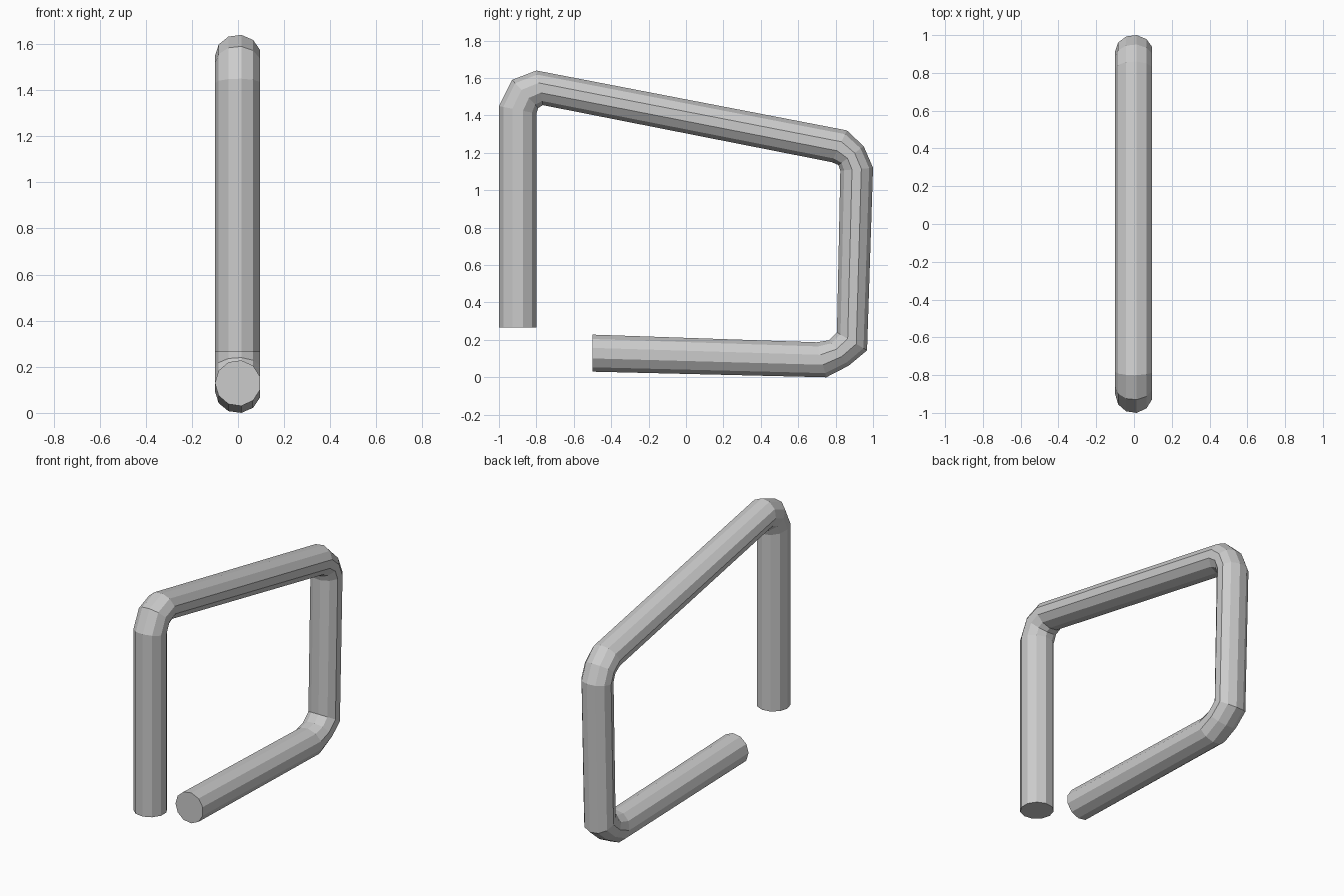
import bpy, bmesh, math

if "Cube" in bpy.data.objects:
    bpy.data.objects.remove(bpy.data.objects["Cube"])

SIDES = 11
RADIUS = 0.1

# Outer and inner edge of each tube ring, in the y-z plane
RINGS = [
    ((-1.00, 0.265), (-0.80, 0.265)),
    ((-1.00, 1.45), (-0.80, 1.41)),
    ((-0.93, 1.59), (-0.79, 1.44)),
    ((-0.80, 1.64), (-0.765, 1.455)),
    ((0.86, 1.32), (0.78, 1.15)),
    ((0.95, 1.235), (0.815, 1.135)),
    ((1.00, 1.12), (0.825, 1.105)),
    ((0.968, 0.144), (0.807, 0.24)),
    ((0.87, 0.062), (0.765, 0.198)),
    ((0.75, 0.00), (0.70, 0.187)),
    ((-0.50, 0.03), (-0.50, 0.228)),
]

# Bent tube, one ring of vertices per station
bm = bmesh.new()
loops = []
for (oy, oz), (iy, iz) in RINGS:
    loop = []
    for k in range(SIDES):
        a = math.pi + math.tau * k / SIDES
        s = math.sin(a) / math.sin(math.tau * 5.5 / SIDES - math.tau * 3 / SIDES)
        loop.append(bm.verts.new((RADIUS * math.cos(a),
                                  (oy + iy) / 2 + s * (oy - iy) / 2,
                                  (oz + iz) / 2 + s * (oz - iz) / 2)))
    loops.append(loop)
for a, b in zip(loops, loops[1:]):
    for k in range(SIDES):
        n = (k + 1) % SIDES
        bm.faces.new((a[k], a[n], b[n], b[k]))

# End caps
bm.faces.new(loops[0][::-1])
bm.faces.new(loops[-1])
bmesh.ops.recalc_face_normals(bm, faces=bm.faces)

mesh = bpy.data.meshes.new("bent_tube")
bm.to_mesh(mesh)
bm.free()
tube = bpy.data.objects.new("bent_tube", mesh)
bpy.context.collection.objects.link(tube)

grey = bpy.data.materials.new("light grey")
grey.diffuse_color = (0.6, 0.6, 0.6, 1)
grey.use_nodes = True
grey.node_tree.nodes["Principled BSDF"].inputs["Base Color"].default_value = grey.diffuse_color
mesh.materials.append(grey)
